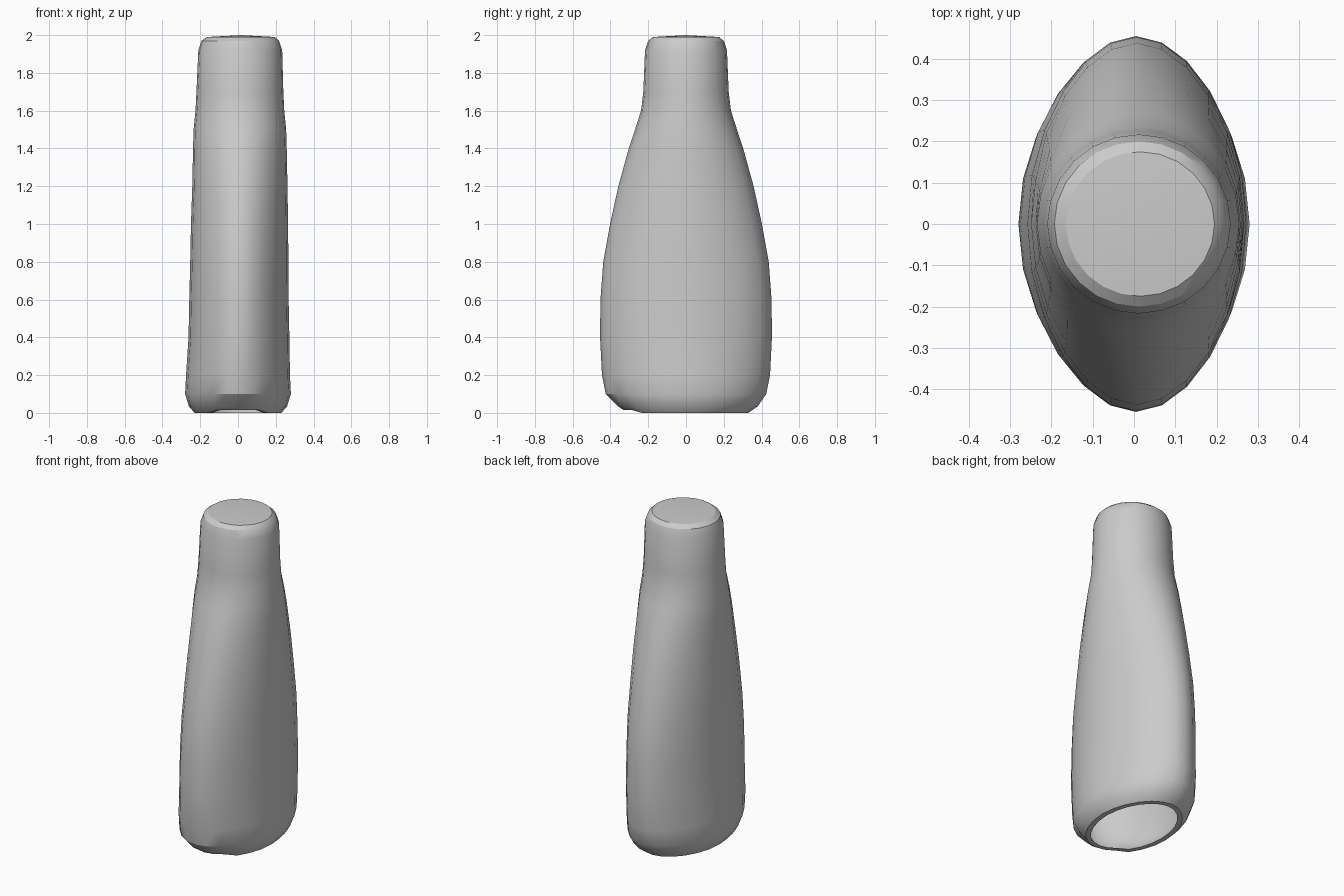
import bpy, bmesh
from math import sin, cos, pi

cube = bpy.data.objects.get("Cube")
if cube:
    bpy.data.objects.remove(cube, do_unlink=True)

mat = bpy.data.materials.new("plain_grey")
mat.use_nodes = True
GREY = (0.6, 0.6, 0.6, 1)
mat.diffuse_color = GREY
mat.node_tree.nodes["Principled BSDF"].inputs["Base Color"].default_value = GREY

SIDES = 24
# Section: height, half width, half depth, sideways shift
OUTER = [(0.01, 0.23, 0.33, 0), (0.035, 0.26, 0.38, 0), (0.10, 0.28, 0.425, 0),
         (0.20, 0.275, 0.445, 0), (0.40, 0.267, 0.455, 0.005), (0.60, 0.263, 0.453, 0.005),
         (0.80, 0.26, 0.438, 0.007), (1.0, 0.257, 0.402, 0.008), (1.2, 0.252, 0.358, 0.01),
         (1.4, 0.248, 0.303, 0.01), (1.5, 0.245, 0.27, 0.01), (1.6, 0.235, 0.238, 0.01),
         (1.7, 0.23, 0.226, 0.01), (1.92, 0.222, 0.217, 0.012), (1.97, 0.205, 0.2, 0.012),
         (1.99, 0.18, 0.175, 0.015)]
WALL = 0.03


def ring(bm, z, a, b, shift):
    # Flanks narrow towards a soft keel at front and back, fading out at the neck
    pinch = 0.1 * min(1, max(0, (b - a) / 0.15))
    verts = []
    for i in range(SIDES):
        t = 2 * pi * i / SIDES
        x = a * cos(t) * (1 - pinch * sin(t) ** 2)
        verts.append(bm.verts.new((x + shift, b * sin(t), z)))
    return verts


def bridge(bm, lower, upper):
    for i in range(SIDES):
        j = (i + 1) % SIDES
        bm.faces.new((lower[i], lower[j], upper[j], upper[i]))


def dome(bm, last, z, shift):
    tip = bm.verts.new((shift, 0, z))
    for i in range(SIDES):
        bm.faces.new((last[i], last[(i + 1) % SIDES], tip))


bm = bmesh.new()
# Outer skin with closed, gently domed top
outer = [ring(bm, *s) for s in OUTER]
for lo, hi in zip(outer, outer[1:]):
    bridge(bm, lo, hi)
dome(bm, outer[-1], 2.0, 0.015)

# Hollow inside, open at the base
inner = [ring(bm, z if z < 1.9 else z - WALL, a - WALL, b - WALL, s) for z, a, b, s in OUTER]
for lo, hi in zip(inner, inner[1:]):
    bridge(bm, lo, hi)
dome(bm, inner[-1], 2.0 - WALL, 0.015)

# Rim joining both skins
bridge(bm, inner[0], outer[0])

# Chamfer worn into the lower front edge, flat foot elsewhere
for v in outer[1]:
    if v.co.y < -0.3:
        v.co.y += 0.02
for v in outer[0] + inner[0]:
    v.co.z = 0.0 if v.co.y > -0.25 else 0.015

bmesh.ops.recalc_face_normals(bm, faces=bm.faces)
mesh = bpy.data.meshes.new("hollow_sleeve")
bm.to_mesh(mesh)
bm.free()
mesh.materials.append(mat)
sleeve = bpy.data.objects.new("hollow_sleeve", mesh)
bpy.context.collection.objects.link(sleeve)

bpy.ops.object.select_all(action="DESELECT")
sleeve.select_set(True)
bpy.context.view_layer.objects.active = sleeve
bpy.ops.object.shade_smooth_by_angle(angle=pi / 6)
